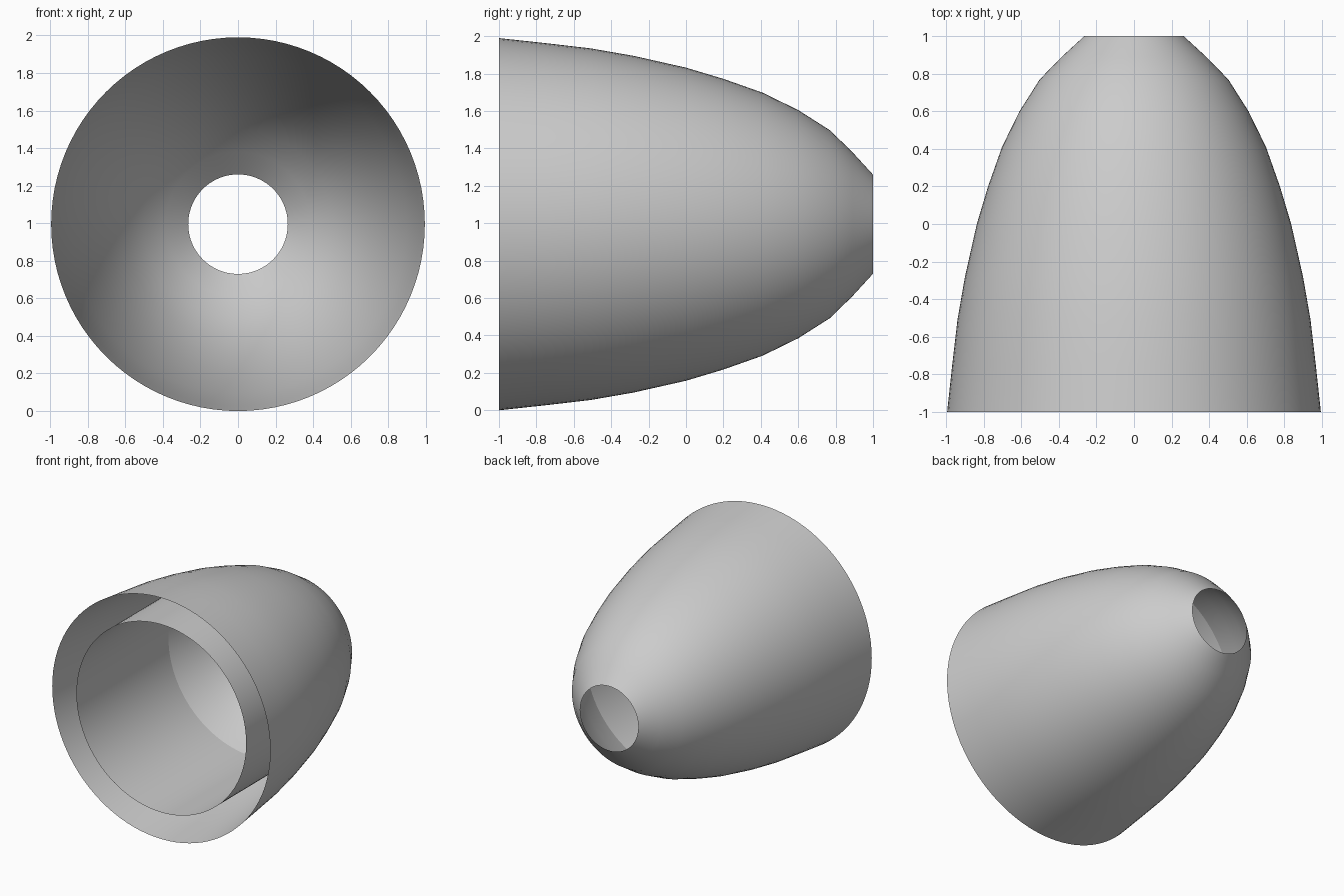
import bpy, bmesh, math

if "Cube" in bpy.data.objects:
    bpy.data.objects.remove(bpy.data.objects["Cube"])

SEGMENTS = 96
AXIS_HEIGHT = 0.995


def lathe(name, profile):
    """Spin (y, radius) points around the lengthwise axis into an open sheet."""
    bm = bmesh.new()
    rings = []
    for y, r in profile:
        ring = []
        for i in range(SEGMENTS):
            a = 2 * math.pi * i / SEGMENTS
            ring.append(bm.verts.new((r * math.cos(a), y, AXIS_HEIGHT + r * math.sin(a))))
        rings.append(ring)
    for a, b in zip(rings, rings[1:]):
        for i in range(SEGMENTS):
            j = (i + 1) % SEGMENTS
            bm.faces.new((a[i], b[i], b[j], a[j]))
    mesh = bpy.data.meshes.new(name)
    bm.to_mesh(mesh)
    bm.free()
    obj = bpy.data.objects.new(name, mesh)
    bpy.context.collection.objects.link(obj)
    bpy.ops.object.select_all(action='DESELECT')
    obj.select_set(True)
    bpy.context.view_layer.objects.active = obj
    bpy.ops.object.shade_smooth_by_angle(angle=math.radians(35))
    return obj


# Bullet-shaped outer shell, open at the front and with a small rear outlet
lathe("outer_shell", [
    (-1.0, 0.995), (-0.75, 0.968), (-0.51, 0.940), (-0.28, 0.900), (0.0, 0.837),
    (0.2, 0.777), (0.41, 0.703), (0.6, 0.610), (0.77, 0.502), (0.89, 0.385), (1.0, 0.265),
])

# Straight inner duct running from the front opening to where it meets the shell
lathe("inner_duct", [(-1.0, 0.775), (0.2, 0.775)])
